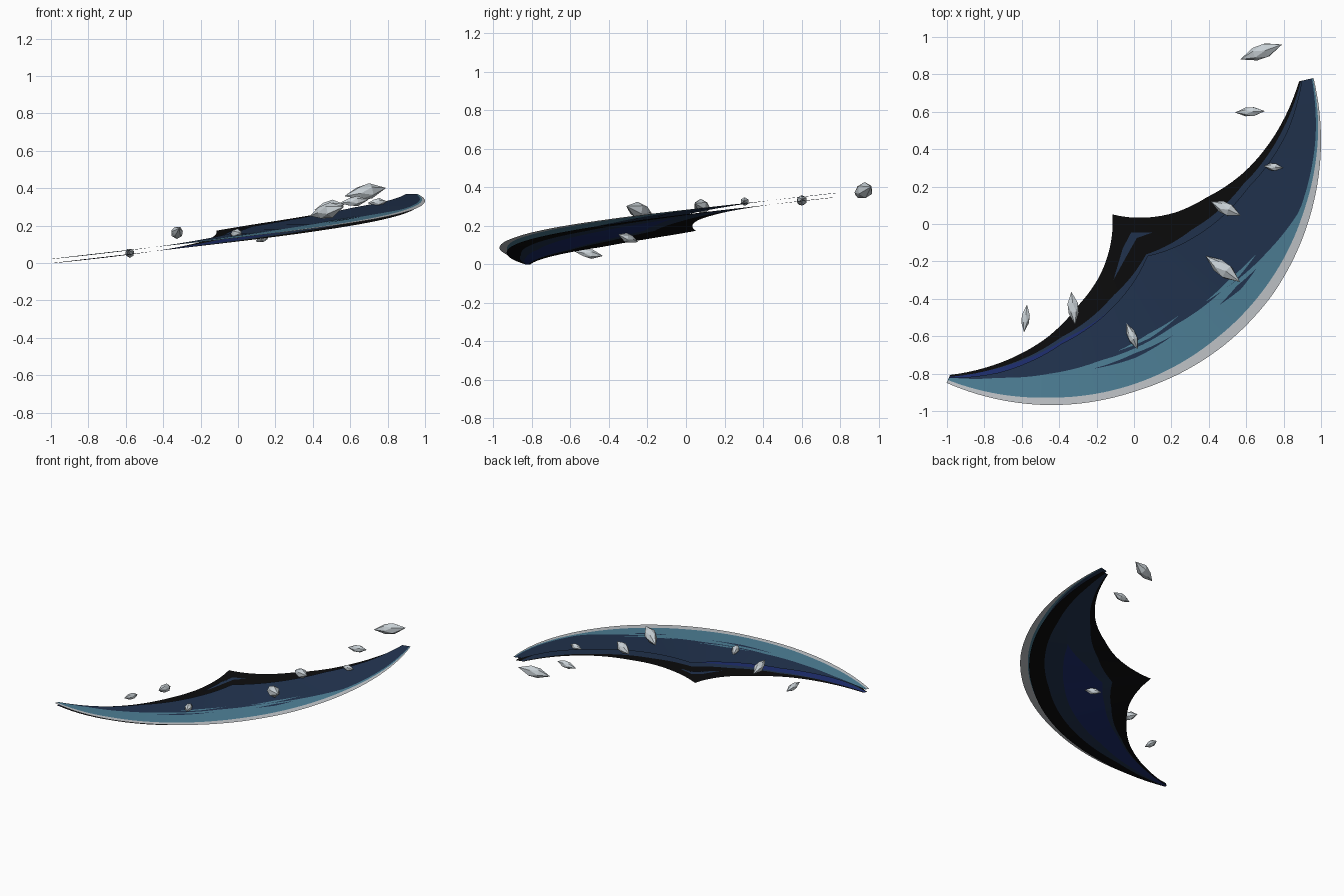
import bpy, bmesh, math
from mathutils import Vector

if "Cube" in bpy.data.objects:
    bpy.data.objects.remove(bpy.data.objects["Cube"])

CX, CY = -0.45, 0.45          # centre of the sweep
A0, A1 = -113.0, 13.2         # tip angles in degrees
RISE, GAP = 0.347, 0.022      # height gained along the arc, spacing of the sheets


def material(name, r, g, b):
    lin = [((c / 255 + 0.055) / 1.055) ** 2.4 if c > 10 else c / 255 / 12.92 for c in (r, g, b)]
    m = bpy.data.materials.new(name)
    m.diffuse_color = (*lin, 1)
    m.use_nodes = True
    m.node_tree.nodes["Principled BSDF"].inputs["Base Color"].default_value = m.diffuse_color
    return m


BLACK = material("black", 12, 12, 13)
BLUE = material("slate blue", 34, 52, 80)
NAVY = material("deep navy", 30, 46, 112)
TEAL = material("teal", 78, 128, 151)
PALE = material("pale grey", 194, 198, 202)
CRYSTAL = material("crystal grey", 200, 208, 213)


def lerp(table, a):
    """Piecewise linear lookup of radius by angle."""
    if a <= table[0][0]:
        return table[0][1]
    for (x0, y0), (x1, y1) in zip(table, table[1:]):
        if a <= x1:
            return y0 + (y1 - y0) * (a - x0) / (x1 - x0)
    return table[-1][1]


def mirrored(table):
    """Table given by distance from the middle angle, made two-sided."""
    return [(-50 - d, r) for d, r in reversed(table)] + [(-50 + d, r) for d, r in table[1:]]


def point(a, r, off):
    t = (a - A0) / (A1 - A0)
    return (CX + r * math.cos(math.radians(a)), CY + r * math.sin(math.radians(a)), RISE * t + off)


def sheet(name, bounds, mats, off, a0=A0, a1=A1, n=72):
    """Helical sheet made of colour bands between successive radius tables."""
    bm = bmesh.new()
    rows = []
    for i in range(n + 1):
        a = a0 + (a1 - a0) * i / n
        row, last = [], 0
        for b in bounds:
            last = max(last, lerp(b, a))
            row.append(bm.verts.new(point(a, last, off)))
        rows.append(row)
    slots = list(dict.fromkeys(mats))
    for p, q in zip(rows, rows[1:]):
        for j, m in enumerate(mats):
            f = bm.faces.new((p[j], p[j + 1], q[j + 1], q[j]))
            f.material_index = slots.index(m)
    bmesh.ops.dissolve_degenerate(bm, dist=0.0003, edges=bm.edges)
    finish(name, bm, slots)


def finish(name, bm, slots):
    me = bpy.data.meshes.new(name)
    bm.to_mesh(me)
    bm.free()
    for m in slots:
        me.materials.append(m)
    ob = bpy.data.objects.new(name, me)
    bpy.context.collection.objects.link(ob)


# Lower sheet: black border, blue ring, navy core
inner = mirrored([(0, .52), (9, .635), (19.5, .77), (30, .895), (41, 1.06), (51, 1.20), (63.3, 1.37)])
dark_in = mirrored([(0, .80), (18, .90), (37, 1.06), (52, 1.24), (63.3, 1.38)])
navy_in = [(-113, 1.37), (-100, 1.22), (-85, 1.06), (-65, .93), (-50, .87), (-38, .97), (-26, 1.14), (14, 1.40)]
navy_out = [(-113, 1.39), (-100, 1.30), (-85, 1.22), (-50, 1.15), (-38, 1.14), (-26, 1.14), (14, 1.40)]
dark_out = [(-113, 1.39), (-95, 1.31), (-50, 1.26), (-15, 1.30), (5, 1.36), (14, 1.40)]
black_out = [(-113, 1.395), (-90, 1.38), (-50, 1.375), (-15, 1.40), (14, 1.43)]
sheet("lower_crescent", [inner, dark_in, navy_in, navy_out, dark_out, black_out],
      [BLACK, BLUE, NAVY, BLUE, BLACK], 0.0)

# Upper sheet: blue body, teal band, pale cutting edge
blue_in = mirrored([(0, .81), (18, .945), (36.5, 1.09), (52, 1.27), (63.3, 1.385)])
teal_in = [(-113, 1.38), (-102, 1.30), (-90, 1.25), (-77, 1.21), (-56, 1.195), (-41, 1.225),
           (-27, 1.31), (-16, 1.387), (0, 1.42), (14, 1.44)]
pale_in = [(-113, 1.395), (-90, 1.378), (-50, 1.385), (-16, 1.41), (3, 1.437), (14, 1.445)]
outer = [(-113, 1.412), (-90, 1.418), (-71, 1.42), (-50, 1.44), (-35, 1.45), (0, 1.45), (14, 1.448)]
sheet("upper_crescent", [blue_in, teal_in, pale_in, outer], [BLUE, TEAL, PALE], GAP)

# Brush-like streaks lying just above the upper sheet
streaks = [
    ("blue_streak_left", BLUE, -79, -58, 1.245, 1.235, .012),
    ("teal_streak_left", TEAL, -72, -54, 1.185, 1.165, .012),
    ("blue_streak_right", BLUE, -44, -32, 1.265, 1.30, .014),
    ("teal_streak_right", TEAL, -46, -29, 1.20, 1.26, .014),
]
for name, mat, a0, a1, r0, r1, w in streaks:
    mid = (a0 + a1) / 2
    lo = [(a0, r0), (mid, (r0 + r1) / 2 - w), (a1, r1)]
    hi = [(a0, r0 + .001), (mid, (r0 + r1) / 2 + w), (a1, r1 + .001)]
    sheet(name, [lo, hi], [mat], GAP + .002, a0, a1, 10)

# Blue chevron near the inner point
bm = bmesh.new()
v = []
for x, y in [(-.11, -.30), (-.06, -.13), (-.015, -.045), (.10, -.045), (.015, -.075), (-.05, -.19)]:
    a = math.degrees(math.atan2(y - CY, x - CX))
    v.append(bm.verts.new(point(a, math.hypot(x - CX, y - CY), .004)))
for quad in ((0, 5, 1), (1, 5, 4, 2), (2, 4, 3)):
    bm.faces.new([v[i] for i in quad])
finish("blue_chevron", bm, [BLUE])


# Floating crystal shards: faceted spindles with a six-sided waist
def shard(name, centre, half, radius):
    axis = Vector(half)
    rot = axis.to_track_quat('Z', 'Y')
    length = axis.length
    bm = bmesh.new()
    put = lambda x, y, z: bm.verts.new(Vector(centre) + rot @ Vector((x, y, z)))
    rings = []
    for z, s, turn in ((-.3, .85, 0), (.25, 1, .5)):
        rings.append([put(radius * s * math.cos((k + turn) * math.pi / 3),
                          radius * s * math.sin((k + turn) * math.pi / 3), z * length) for k in range(6)])
    bot, top = put(0, 0, -length), put(0, 0, length)
    lo, hi = rings
    for k in range(6):
        n = (k + 1) % 6
        bm.faces.new((lo[n], lo[k], bot))
        bm.faces.new((lo[k], lo[n], hi[k]))
        bm.faces.new((lo[n], hi[n], hi[k]))
        bm.faces.new((hi[k], hi[n], top))
    bmesh.ops.recalc_face_normals(bm, faces=bm.faces)
    finish(name, bm, [CRYSTAL])


shards = [
    ((.68, .92, .38), (.112, .04, .022), .042),
    ((.62, .60, .33), (.08, .004, .01), .027),
    ((.745, .305, .325), (.052, -.005, .004), .022),
    ((.49, .083, .30), (.08, -.038, .015), .036),
    ((.475, -.24, .277), (.092, -.07, .025), .042),
    ((-.01, -.60, .157), (.03, -.07, .004), .026),
    ((.13, -.30, .135), (.035, -.052, .02), .024),
    ((-.58, -.505, .055), (.008, .075, -.012), .024),
    ((-.325, -.45, .165), (-.01, .088, -.02), .032),
]
for i, (c, h, r) in enumerate(shards, 1):
    shard(f"crystal_shard_{i}", c, h, r)
